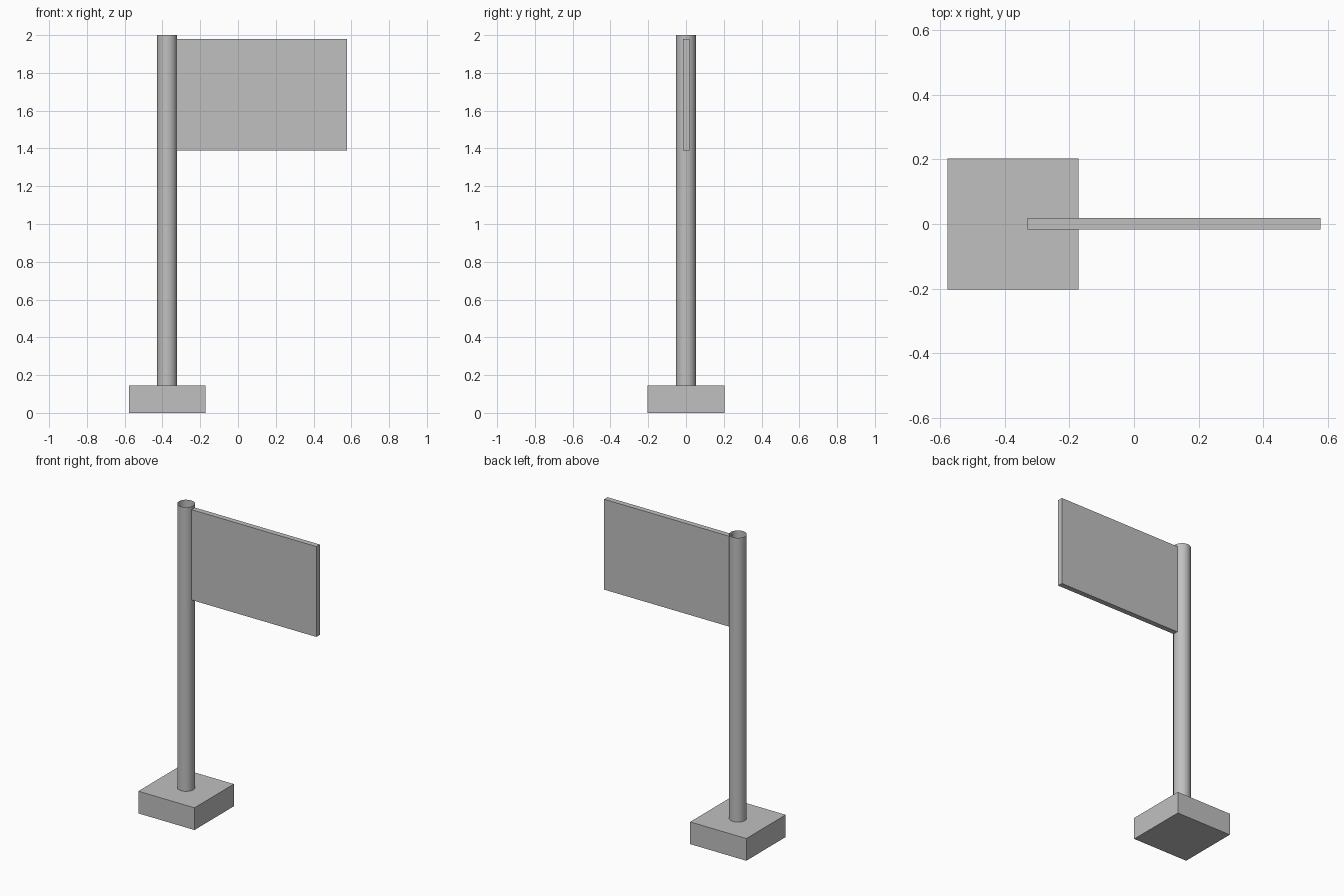
import bpy
from mathutils import Vector

default_cube = bpy.data.objects.get("Cube")
if default_cube:
    bpy.data.objects.remove(default_cube, do_unlink=True)

# One plain grey for the whole sign
grey = bpy.data.materials.new("plain_grey")
grey.use_nodes = True
colour = (0.53, 0.53, 0.53, 1.0)
grey.diffuse_color = colour
grey.node_tree.nodes["Principled BSDF"].inputs["Base Color"].default_value = colour


def box(name, low, high):
    """Box spanning two opposite corners."""
    low, high = Vector(low), Vector(high)
    bpy.ops.mesh.primitive_cube_add(size=1, location=(low + high) / 2)
    obj = bpy.context.object
    obj.name = name
    obj.scale = high - low
    bpy.ops.object.transform_apply(location=False, rotation=False, scale=True)
    obj.data.materials.append(grey)
    return obj


POLE_X = -0.375
BASE_TOP = 0.145
POLE_TOP = 2.0

# Square foot
box("base", (POLE_X - 0.203, -0.203, 0), (POLE_X + 0.203, 0.203, BASE_TOP))

# Open-ended round pole
bpy.ops.mesh.primitive_cylinder_add(
    vertices=16, radius=0.053, depth=POLE_TOP - BASE_TOP, end_fill_type='NOTHING',
    location=(POLE_X, 0, (POLE_TOP + BASE_TOP) / 2))
pole = bpy.context.object
pole.name = "pole"
pole.data.materials.append(grey)
bpy.ops.object.shade_smooth_by_angle()

# Sign board, its inner edge set into the pole
box("sign_board", (-0.33, -0.017, 1.39), (0.578, 0.018, 1.98))
